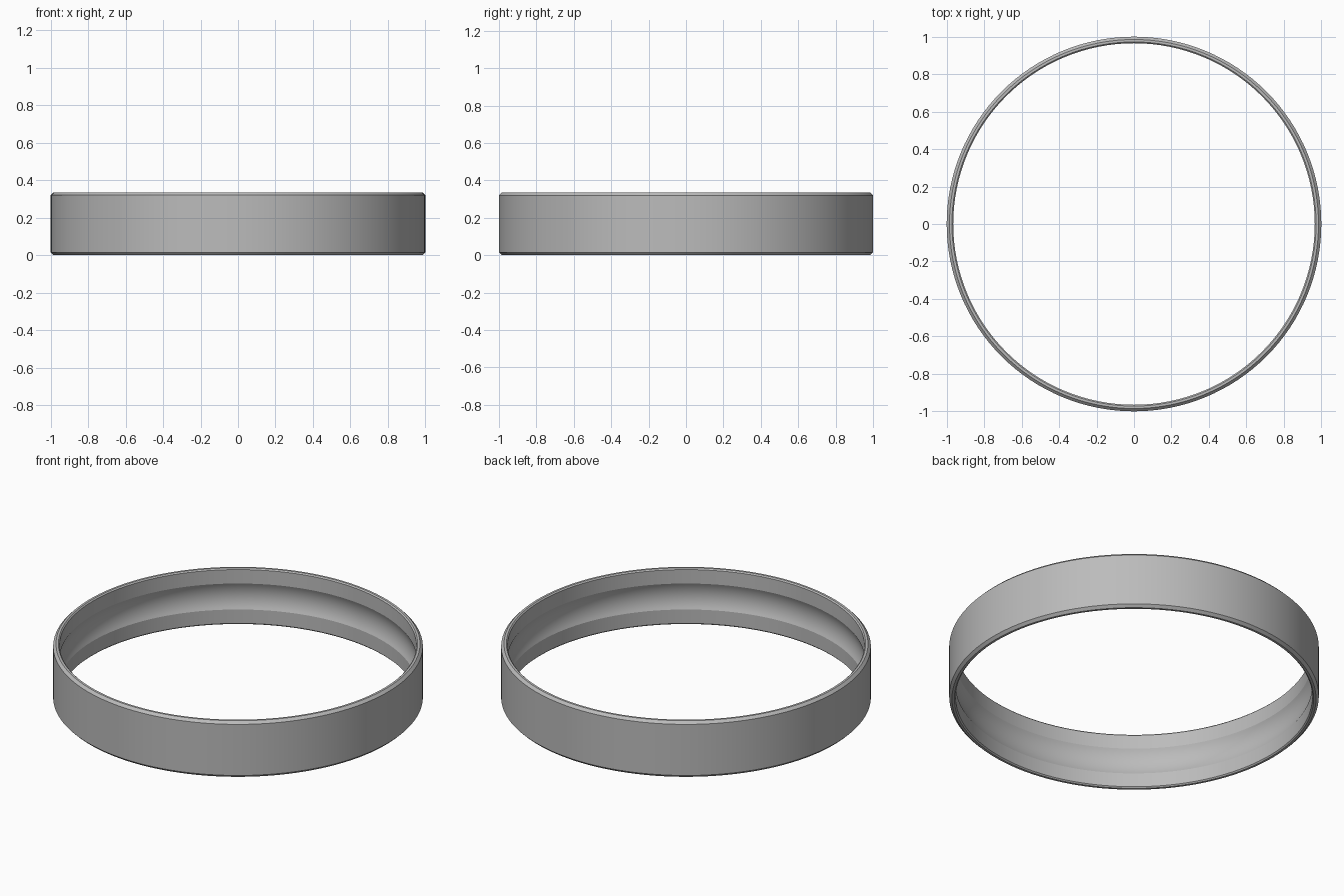
import bpy, bmesh, math
from mathutils import Matrix

cube = bpy.data.objects.get("Cube")
if cube:
    bpy.data.objects.remove(cube, do_unlink=True)

HEIGHT, OUTER, INNER = 0.335, 1.0, 0.965
SEGMENTS = 128

metal = bpy.data.materials.new("plain_grey")
metal.use_nodes = True
grey = (0.5, 0.5, 0.5, 1)
metal.diffuse_color = grey
metal.node_tree.nodes["Principled BSDF"].inputs["Base Color"].default_value = grey


def groove(z_low, z_high, depth, steps=12):
    """Shallow circular arc cut into the inner wall."""
    half, mid = (z_high - z_low) / 2, (z_high + z_low) / 2
    radius = (half ** 2 + depth ** 2) / (2 * depth)
    spread = math.asin(half / radius)
    points = []
    for i in range(steps + 1):
        a = spread * (1 - 2 * i / steps)
        points.append((INNER + depth - radius * (1 - math.cos(a)), mid + radius * math.sin(a)))
    return points


# Closed cross-section: chamfered outer wall, rims and grooved inner wall
c, lip = 0.015, 0.007
profile = [(OUTER - c, 0), (OUTER, c), (OUTER, HEIGHT - c), (OUTER - c, HEIGHT),
           (INNER + lip, HEIGHT), (INNER, HEIGHT - lip)]
profile += groove(0.09, 0.245, 0.018)
profile += [(INNER, lip), (INNER + lip, 0)]

# Revolve the cross-section into the band
bm = bmesh.new()
rings = []
for s in range(SEGMENTS):
    turn = Matrix.Rotation(math.tau * s / SEGMENTS, 3, "Z")
    rings.append([bm.verts.new(turn @ Matrix.Diagonal((r, 1, z)).col[0] + Matrix.Diagonal((0, 0, z)).col[2])
                  for r, z in profile])
count = len(profile)
for s in range(SEGMENTS):
    a, b = rings[s], rings[(s + 1) % SEGMENTS]
    for i in range(count):
        j = (i + 1) % count
        bm.faces.new((a[i], b[i], b[j], a[j]))
bmesh.ops.recalc_face_normals(bm, faces=bm.faces)
mesh = bpy.data.meshes.new("ring_band")
bm.to_mesh(mesh)
bm.free()
mesh.materials.append(metal)
band = bpy.data.objects.new("ring_band", mesh)
bpy.context.collection.objects.link(band)

# Smooth curved walls with crisp chamfers
bpy.ops.object.select_all(action="DESELECT")
band.select_set(True)
bpy.context.view_layer.objects.active = band
bpy.ops.object.shade_smooth_by_angle(angle=math.radians(20))
